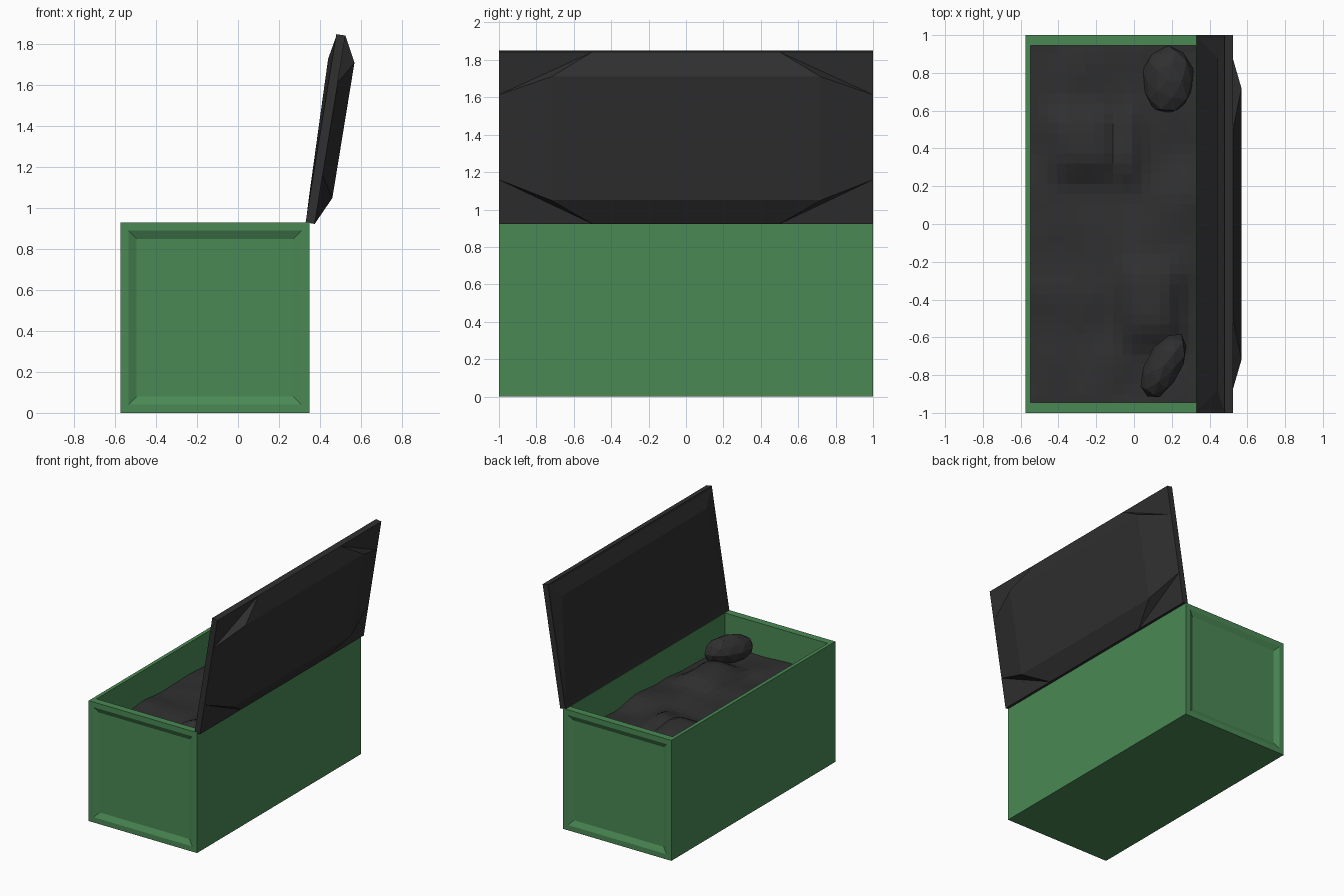
import bpy, bmesh, math
from mathutils import Vector, Matrix, noise

if "Cube" in bpy.data.objects:
    bpy.data.objects.remove(bpy.data.objects["Cube"])


def material(name, rgb):
    m = bpy.data.materials.new(name)
    m.diffuse_color = (*rgb, 1)
    m.use_nodes = True
    m.node_tree.nodes["Principled BSDF"].inputs["Base Color"].default_value = m.diffuse_color
    return m


GREEN = material("green paint", (0.069, 0.25, 0.09))
CHARCOAL = material("charcoal", (0.029, 0.029, 0.029))


def finish(bm, name, mat):
    bmesh.ops.recalc_face_normals(bm, faces=bm.faces[:])
    me = bpy.data.meshes.new(name)
    bm.to_mesh(me)
    bm.free()
    me.materials.append(mat)
    ob = bpy.data.objects.new(name, me)
    bpy.context.collection.objects.link(ob)
    return ob


def facing(bm, direction):
    return max(bm.faces, key=lambda f: f.calc_center_median().dot(direction))


# Open bin: hollowed block with recessed end panels
X0, X1, H = -0.575, 0.35, 0.93
bm = bmesh.new()
bmesh.ops.create_cube(bm, size=1, matrix=Matrix.Translation(((X0 + X1) / 2, 0, H / 2))
                      @ Matrix.Diagonal((X1 - X0, 2, H, 1)))
bm.normal_update()
ends = [facing(bm, Vector((0, s, 0))) for s in (-1, 1)]
top = facing(bm, Vector((0, 0, 1)))
for f in ends:
    bmesh.ops.inset_region(bm, faces=[f], thickness=0.057)
    bmesh.ops.inset_region(bm, faces=[f], thickness=0.056, depth=-0.02)
bmesh.ops.inset_region(bm, faces=[top], thickness=0.03)
for v in top.verts:
    v.co.x = -0.547 if v.co.x < 0 else 0.328
    v.co.y = math.copysign(0.945, v.co.y)
floor = bmesh.ops.extrude_discrete_faces(bm, faces=[top])["faces"][0]
for v in floor.verts:
    v.co.z = 0.06
finish(bm, "bin_body", GREEN)


# Lid: slab with bulging panels, laid out along the tilted lid plane
def lid_point(s, y, d):
    return (0.33 + 0.161 * s + 0.987 * d, y, 0.93 + 0.987 * s - 0.161 * d)


def add_hull(bm, points):
    verts = [bm.verts.new(lid_point(s, y * k, d)) for s, y, d in points for k in (-1, 1)]
    bmesh.ops.convex_hull(bm, input=verts)


L, T = 0.932, 0.045
bm = bmesh.new()
add_hull(bm, [(0, 1, 0), (0, 1, T), (L, 1, 0), (L, 1, T)])
finish(bm, "lid_slab", CHARCOAL)
bm = bmesh.new()
add_hull(bm, [(0, 0.5, T), (0.24, 1, T), (0.70, 1, T), (L, 0.5, T),
              (0.139, 0.72, 0.11), (0.808, 0.72, 0.11)])
finish(bm, "lid_outer_panel", CHARCOAL)
bm = bmesh.new()
add_hull(bm, [(0.01, 0.99, 0.001), (0.92, 0.99, 0.001),
              (0.14, 0.88, -0.004), (0.807, 0.88, -0.02)])
finish(bm, "lid_inner_panel", CHARCOAL)

# Lumpy filling: bumps given as x, y, radius x, radius y, height
BUMPS = [(-0.28, 0.43, 0.18, 0.18, 0.06), (0.08, -0.42, 0.16, 0.22, 0.08),
         (-0.02, 0.42, 0.06, 0.2, 0.04), (0.2, 0.0, 0.2, 0.3, 0.03)]
bm = bmesh.new()
bmesh.ops.create_grid(bm, x_segments=18, y_segments=36, size=1)
for v in bm.verts:
    x, y = -0.11 + 0.448 * v.co.x, 0.957 * v.co.y
    z = 0.685 + 0.02 * noise.noise(Vector((x * 4, y * 4, 2.0)))
    for bx, by, rx, ry, h in BUMPS:
        z += h * math.exp(-((x - bx) / rx) ** 4 - ((y - by) / ry) ** 4)
    v.co = (x, y, z)
finish(bm, "filling", CHARCOAL)


# Loose lumps lying on the filling
def lump(name, loc, radii, turn):
    bm = bmesh.new()
    bmesh.ops.create_icosphere(bm, subdivisions=2, radius=1)
    for v in bm.verts:
        v.co *= 1 + 0.1 * noise.noise(v.co * 1.3 + Vector(loc))
    bm.transform(Matrix.Translation(loc) @ Matrix.Rotation(turn, 4, "Z")
                 @ Matrix.Diagonal((*radii, 1)))
    finish(bm, name, CHARCOAL)


lump("round_lump", (0.18, 0.76, 0.67), (0.138, 0.185, 0.1), 0)
lump("long_lump", (0.16, -0.75, 0.77), (0.095, 0.19, 0.11), -0.5)
